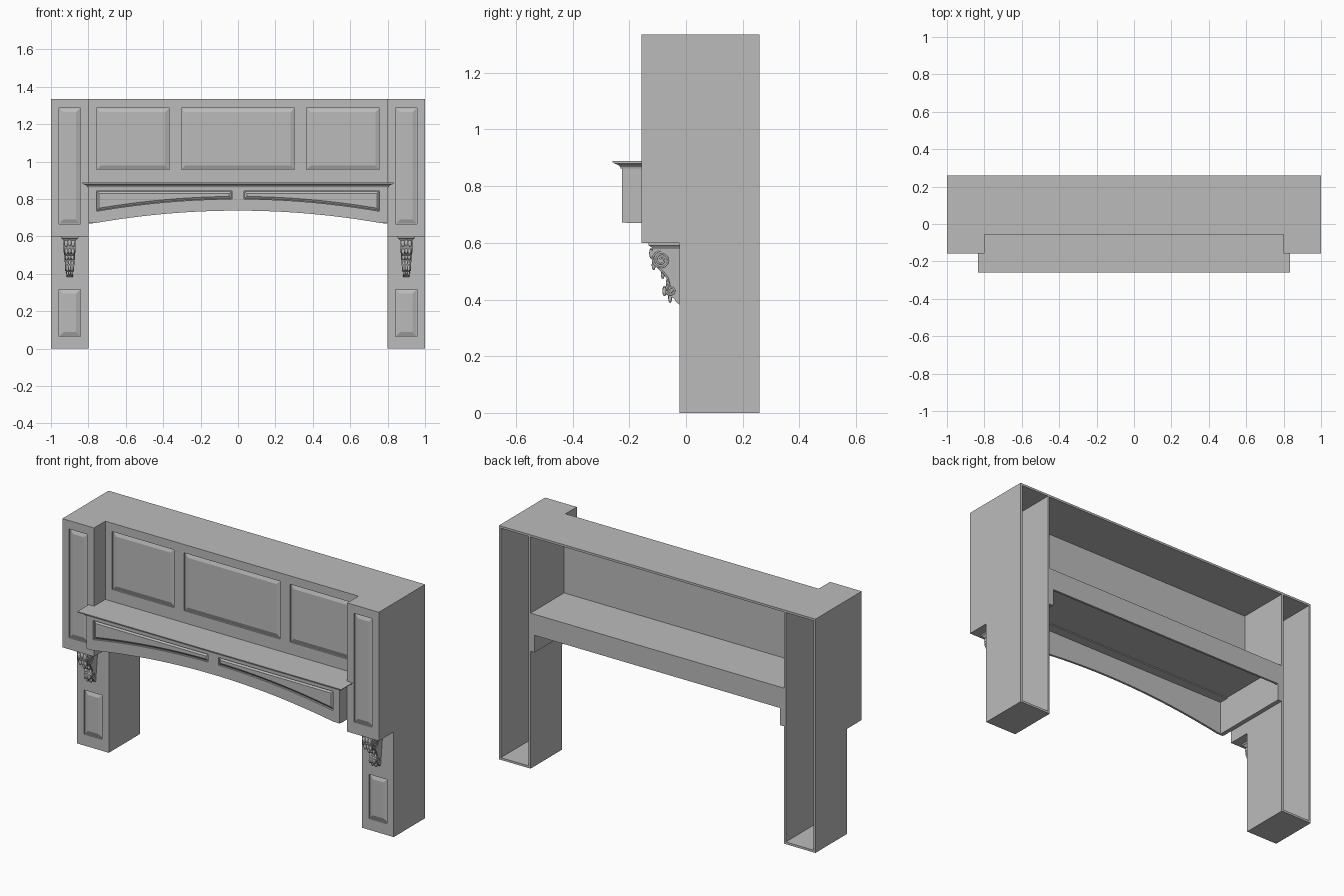
import bpy, bmesh, math
from mathutils import Vector

if "Cube" in bpy.data.objects:
    bpy.data.objects.remove(bpy.data.objects["Cube"])

paint = bpy.data.materials.new("warm_grey_paint")
paint.use_nodes = True
GREY = (0.5, 0.5, 0.5, 1)
paint.diffuse_color = GREY
paint.node_tree.nodes["Principled BSDF"].inputs["Base Color"].default_value = GREY

T = 0.0125                       # board thickness
BACK, UPPER, LOWER = 0.26, -0.157, -0.023
TOP, STEP, SHELF = 1.335, 0.6, 0.888
INNER = 0.8                      # inner face of the columns
CENTRE, APRON = -0.055, -0.225   # front of the centre wall and of the apron


def add_mesh(name, mesh, smooth=False):
    mesh.materials.clear()
    mesh.materials.append(paint)
    for p in mesh.polygons:
        p.use_smooth = smooth
    ob = bpy.data.objects.new(name, mesh)
    bpy.context.collection.objects.link(ob)
    return ob


def finish(name, bm, smooth=False, fix=True):
    if fix:
        bmesh.ops.recalc_face_normals(bm, faces=bm.faces)
    mesh = bpy.data.meshes.new(name)
    bm.to_mesh(mesh)
    bm.free()
    return add_mesh(name, mesh, smooth)


def loft(name, rings, caps=True):
    """Skin a list of equal closed loops, capping both ends."""
    bm = bmesh.new()
    rows = [[bm.verts.new(p) for p in ring] for ring in rings]
    n = len(rows[0])
    for a, b in zip(rows, rows[1:]):
        for i in range(n):
            j = (i + 1) % n
            bm.faces.new((a[i], a[j], b[j], b[i]))
    bm.faces.new(rows[0][::-1])
    bm.faces.new(rows[-1])
    return finish(name, bm)


def rect(x0, x1, z0, z1):
    return [(x0, z0), (x1, z0), (x1, z1), (x0, z1)]


def box(name, x0, x1, y0, y1, z0, z1):
    return loft(name, [[(x, y, z) for x, y in rect(x0, x1, y0, y1)] for z in (z0, z1)])


def slab(name, profile, x0, x1):
    """Extrude a (y, z) profile along x."""
    return loft(name, [[(x, y, z) for y, z in profile] for x in (x0, x1)])


def curve_mesh(name, curve, smooth):
    tmp = bpy.data.objects.new(name, curve)
    bpy.context.collection.objects.link(tmp)
    deps = bpy.context.evaluated_depsgraph_get()
    mesh = bpy.data.meshes.new_from_object(tmp.evaluated_get(deps))
    bpy.data.objects.remove(tmp)
    return add_mesh(name, mesh, smooth)


def add_spline(curve, points, cyclic):
    s = curve.splines.new("POLY")
    s.points.add(len(points) - 1)
    for p, co in zip(s.points, points):
        p.co = (*co, 1)
    s.use_cyclic_u = cyclic


def board(name, outline, holes, front):
    """Front-facing board with openings, outlines in (x, z)."""
    cu = bpy.data.curves.new(name, "CURVE")
    cu.dimensions, cu.fill_mode, cu.extrude = "2D", "BOTH", T / 2
    for loop in [outline] + holes:
        add_spline(cu, [(x, z, 0) for x, z in loop], True)
    ob = curve_mesh(name, cu, False)
    ob.rotation_euler.x = math.pi / 2
    ob.location.y = front + T / 2
    return ob


def inset(loop, d):
    """Mitred inward offset of a counter-clockwise outline."""
    pts = [Vector(p) for p in loop]
    out = []
    for i, p in enumerate(pts):
        a = (p - pts[i - 1]).normalized()
        b = (pts[(i + 1) % len(pts)] - p).normalized()
        na, nb = Vector((-a.y, a.x)), Vector((-b.y, b.x))
        out.append(p + (na + nb) * d / (1 + na.dot(nb)))
    return out


def raised_panel(name, outline, front, bevel=0.023):
    steps = ((0, T), (0, 0.01), (0.003, 0.01), (bevel, 0.002))
    loft(name, [[(x, front + depth, z) for x, z in inset(outline, d)] for d, depth in steps])


def panelled(name, outline, openings, front, bevel=0.023):
    board(name, outline, openings, front)
    for i, o in enumerate(openings):
        raised_panel(f"{name}_raised_panel_{i + 1}", o, front, bevel)


# Columns, hollow and open at the back
side_profile = [(BACK, 0), (LOWER, 0), (LOWER, STEP), (UPPER, STEP), (UPPER, TOP), (BACK, TOP)]
for side, s in (("left", 1), ("right", -1)):
    def span(a, b):
        return tuple(sorted((s * a, s * b)))
    slab(f"{side}_column_outer_wall", side_profile, *span(1 - T, 1))
    slab(f"{side}_column_inner_wall", side_profile, *span(INNER, INNER + T))
    x0, x1 = span(INNER + T, 1 - T)
    px = span(0.843, 0.957)
    panelled(f"{side}_column_upper_front", rect(x0, x1, STEP, TOP), [rect(*px, 0.667, 1.287)], UPPER)
    panelled(f"{side}_column_lower_front", rect(x0, x1, 0, STEP), [rect(*px, 0.065, 0.317)], LOWER)
    box(f"{side}_column_soffit", x0, x1, UPPER + T, LOWER + T, STEP, STEP + T)
    box(f"{side}_column_base", x0, x1, LOWER + T, BACK, 0, T)
    box(f"{side}_column_top", x0, x1, UPPER + T, BACK, TOP - T, TOP)

    # Side rail of the hood under the shelf
    box(f"{side}_hood_rail", *span(INNER - 0.025, INNER), APRON + T, BACK, 0.67, 0.868)

# Centre wall and top
panelled("centre_wall", rect(-INNER, INNER, SHELF, TOP),
         [rect(a, b, 0.957, 1.287) for a, b in ((-0.757, -0.367), (-0.303, 0.303), (0.367, 0.757))],
         CENTRE)
box("centre_top", -INNER, INNER, CENTRE + T, BACK, TOP - T, TOP)

# Shelf and back rail
box("shelf", -INNER, INNER, UPPER, BACK, 0.868, SHELF)
box("back_rail", -INNER + 0.025, INNER - 0.025, BACK - T, BACK, 0.768, 0.868)


# Arched apron with two panels that follow the arch
def arch(x):
    return 0.672 + 0.066 * (1 - min(1, abs(x) / 0.76) ** 2)


def arch_panel(a, b):
    xs = [a + (b - a) * i / 16 for i in range(17)]
    return [(x, arch(x) + 0.062) for x in xs] + [(b, 0.844), (a, 0.844)]


bottom = [(-INNER, 0.672)] + [(0.76 * i / 20, arch(0.76 * i / 20)) for i in range(-20, 21)]
panelled("arched_apron", bottom + [(INNER, 0.672), (INNER, 0.868), (-INNER, 0.868)],
         [arch_panel(-0.757, -0.033), arch_panel(0.033, 0.757)], APRON, 0.014)

# Mantel moulding with returns at both ends
cove = [(0, 0.862), (0.005, 0.862), (0.007, 0.868), (0.012, 0.873), (0.02, 0.877),
        (0.029, 0.88), (0.029, 0.883), (0.034, 0.884), (0.034, SHELF)]
loft("mantel_moulding", [[(x, y, z) for x, y in rect(-INNER - o, INNER + o, APRON - o, UPPER)]
                         for o, z in cove])

# Carved corbels
body = [(LOWER, 0.582), (-0.116, 0.582), (-0.123, 0.565), (-0.122, 0.545), (-0.114, 0.524),
        (-0.098, 0.508), (-0.082, 0.493), (-0.069, 0.475), (-0.064, 0.458), (-0.072, 0.446),
        (-0.076, 0.432), (-0.07, 0.418), (-0.056, 0.409), (-0.042, 0.404), (-0.036, 0.392),
        (LOWER, 0.382)]


def half_width(z):
    return 0.017 + 0.07 * (z - 0.38)


def spiral(x, cy, cz, r, turns, spin):
    n = int(turns * 18)
    return [(x, cy + spin * r * (1 - 0.85 * i / n) * math.cos(i * math.tau / 18 + 1.6),
             cz + r * (1 - 0.85 * i / n) * math.sin(i * math.tau / 18 + 1.6)) for i in range(n + 1)]


def leaf_lobes(name, cx):
    bm = bmesh.new()
    for y, z in body[2:14:2]:
        w = half_width(z)
        for k in (-0.62, 0, 0.62):
            g = bmesh.ops.create_uvsphere(bm, u_segments=10, v_segments=6, radius=1)
            for v in g["verts"]:
                v.co = (cx + k * w + v.co.x * w * 0.34, y + v.co.y * 0.007,
                        z + v.co.z * 0.017 - abs(k) * 0.006)
    finish(name, bm, True)


for side, cx in (("left", 0.9), ("right", -0.9)):
    loft(f"{side}_corbel_body", [[(cx + k * half_width(z), y, z) for y, z in body] for k in (-1, 1)])
    caps = ((0.034, -0.118, 0.578), (0.037, -0.12, 0.583), (0.041, -0.127, 0.588),
            (0.046, -0.132, 0.591), (0.046, -0.132, STEP))
    loft(f"{side}_corbel_cap", [[(x, y, z) for x, y in rect(cx - w, cx + w, f, LOWER)]
                                for w, f, z in caps])
    leaf_lobes(f"{side}_corbel_leaf", cx)
    scroll = bpy.data.curves.new("scroll", "CURVE")
    scroll.dimensions, scroll.bevel_depth, scroll.bevel_resolution = "3D", 0.0035, 1
    scroll.use_fill_caps = True
    for k in (-1, 1):
        add_spline(scroll, spiral(cx + k * half_width(0.54), -0.087, 0.54, 0.033, 2.2, 1), False)
        add_spline(scroll, spiral(cx + k * half_width(0.43), -0.053, 0.432, 0.02, 1.7, 1), False)
        add_spline(scroll, [(cx + k * half_width(z), y + 0.004, z) for y, z in body[3:10]], False)
    curve_mesh(f"{side}_corbel_scrolls", scroll, True)
